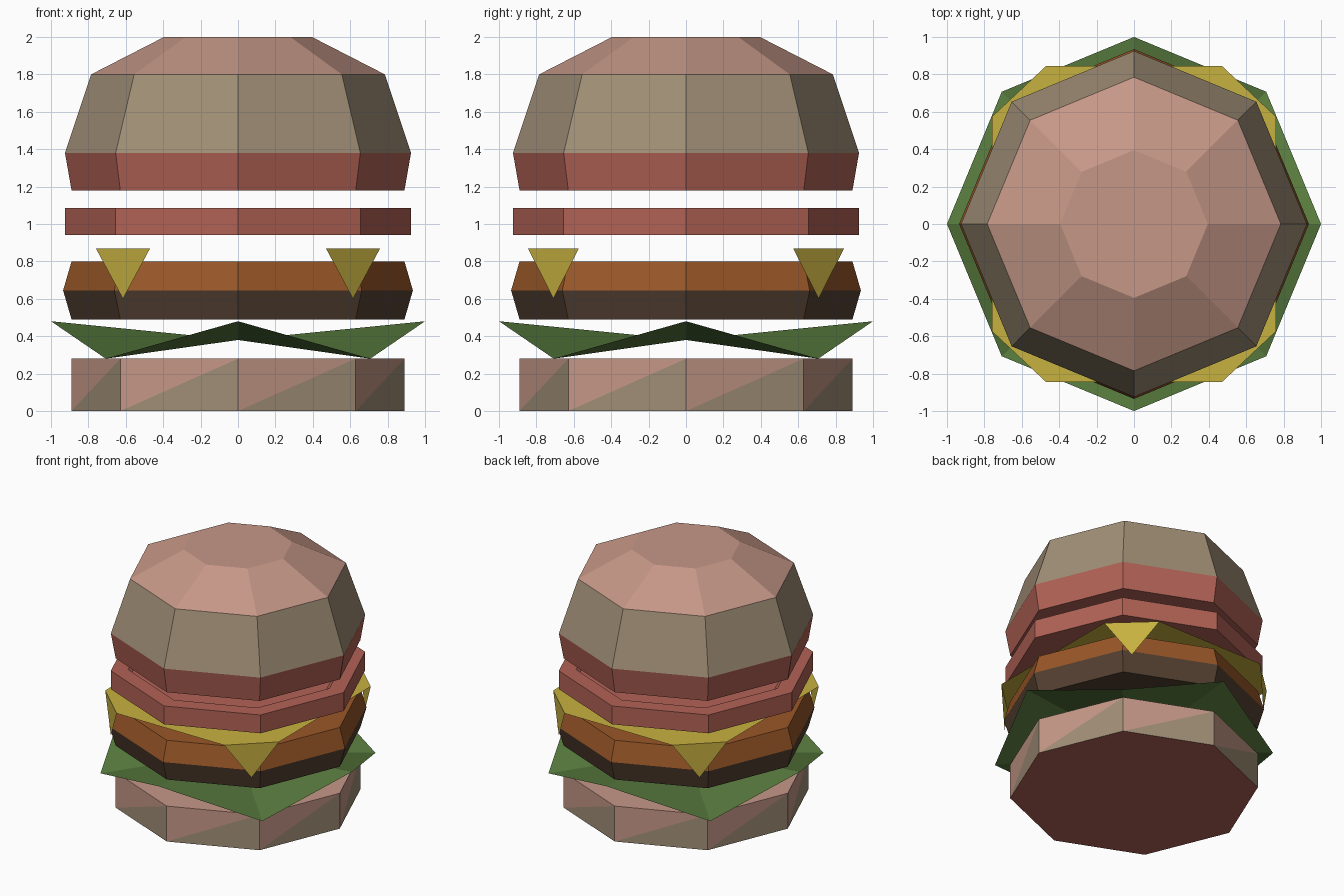
import bpy, bmesh
from math import cos, sin, pi

if "Cube" in bpy.data.objects:
    bpy.data.objects.remove(bpy.data.objects["Cube"])


def mat(name, rgb):
    m = bpy.data.materials.new(name)
    m.diffuse_color = tuple((c / 255) ** 2.2 for c in rgb) + (1,)
    m.use_nodes = True
    m.node_tree.nodes["Principled BSDF"].inputs["Base Color"].default_value = m.diffuse_color
    return m


CRUST = mat("crust", (196, 150, 134))
TAN = mat("tan", (160, 142, 118))
RED = mat("red", (176, 98, 86))
GREEN = mat("green", (88, 122, 64))
YELLOW = mat("yellow", (198, 176, 66))
BROWN = mat("brown", (152, 88, 44))
DARK = mat("dark_brown", (84, 66, 52))


def finish(name, bm, mats, recalc=True):
    if recalc:
        bmesh.ops.recalc_face_normals(bm, faces=bm.faces)
    me = bpy.data.meshes.new(name)
    bm.to_mesh(me)
    bm.free()
    for m in mats:
        me.materials.append(m)
    ob = bpy.data.objects.new(name, me)
    bpy.context.collection.objects.link(ob)
    return ob


def ring(bm, r, z):
    return [bm.verts.new((r * cos(i * pi / 4), r * sin(i * pi / 4), z)) for i in range(8)]


# Eight-sided closed slice; ids give the material of base, each band, and lid.
# split cuts each side diagonally, using the given material for the lower half.
def slice_part(name, profile, mats, ids, split=None):
    bm = bmesh.new()
    rings = [ring(bm, r, z) for r, z in profile]
    bm.faces.new(rings[0][::-1]).material_index = ids[0]
    bm.faces.new(rings[-1]).material_index = ids[-1]
    for a, b, k in zip(rings, rings[1:], ids[1:]):
        for i in range(8):
            j = (i + 1) % 8
            if split is None:
                bm.faces.new((a[i], a[j], b[j], b[i])).material_index = k
            else:
                bm.faces.new((a[i], a[j], b[j])).material_index = split
                bm.faces.new((a[i], b[j], b[i])).material_index = k
    return finish(name, bm, mats)


# Buns
slice_part("bottom_bun", [(.89, 0), (.89, .28)], [CRUST, TAN, RED], [2, 0, 0], split=1)
slice_part("top_bun", [(.89, 1.18), (.925, 1.38), (.785, 1.80), (.395, 2.0)],
           [CRUST, TAN, RED], [2, 2, 1, 0, 0])

# Patty
slice_part("patty", [(.89, .49), (.935, .645), (.89, .80)], [BROWN, DARK], [1, 1, 0, 0])

# Tomato slice with a shallow recess on top
slice_part("tomato", [(.925, .94), (.925, 1.085), (.80, 1.085), (.77, 1.06)], [RED], [0] * 5)

# Lettuce: single wavy sheet fanned from its centre
bm = bmesh.new()
mid = bm.verts.new((0, 0, .38))
rim = ring(bm, 1.0, .48)
for v in rim[1::2]:
    v.co.z = .28
for i in range(8):
    bm.faces.new((mid, rim[i], rim[(i + 1) % 8]))
finish("lettuce", bm, [GREEN], recalc=False)

# Cheese: flat sheet with four corners folded down
bm = bmesh.new()
corners = []
for sx, sy in ((1, 1), (-1, 1), (-1, -1), (1, -1)):
    pair = [(.76 * sx, .573 * sy), (.47 * sx, .845 * sy)]
    if sx * sy < 0:
        pair.reverse()
    a, b = (bm.verts.new((x, y, .87)) for x, y in pair)
    tip = bm.verts.new((.615 * sx, .709 * sy, .60))
    bm.faces.new((b, a, tip))
    corners += [a, b]
bm.faces.new(corners)
finish("cheese", bm, [YELLOW], recalc=False)
